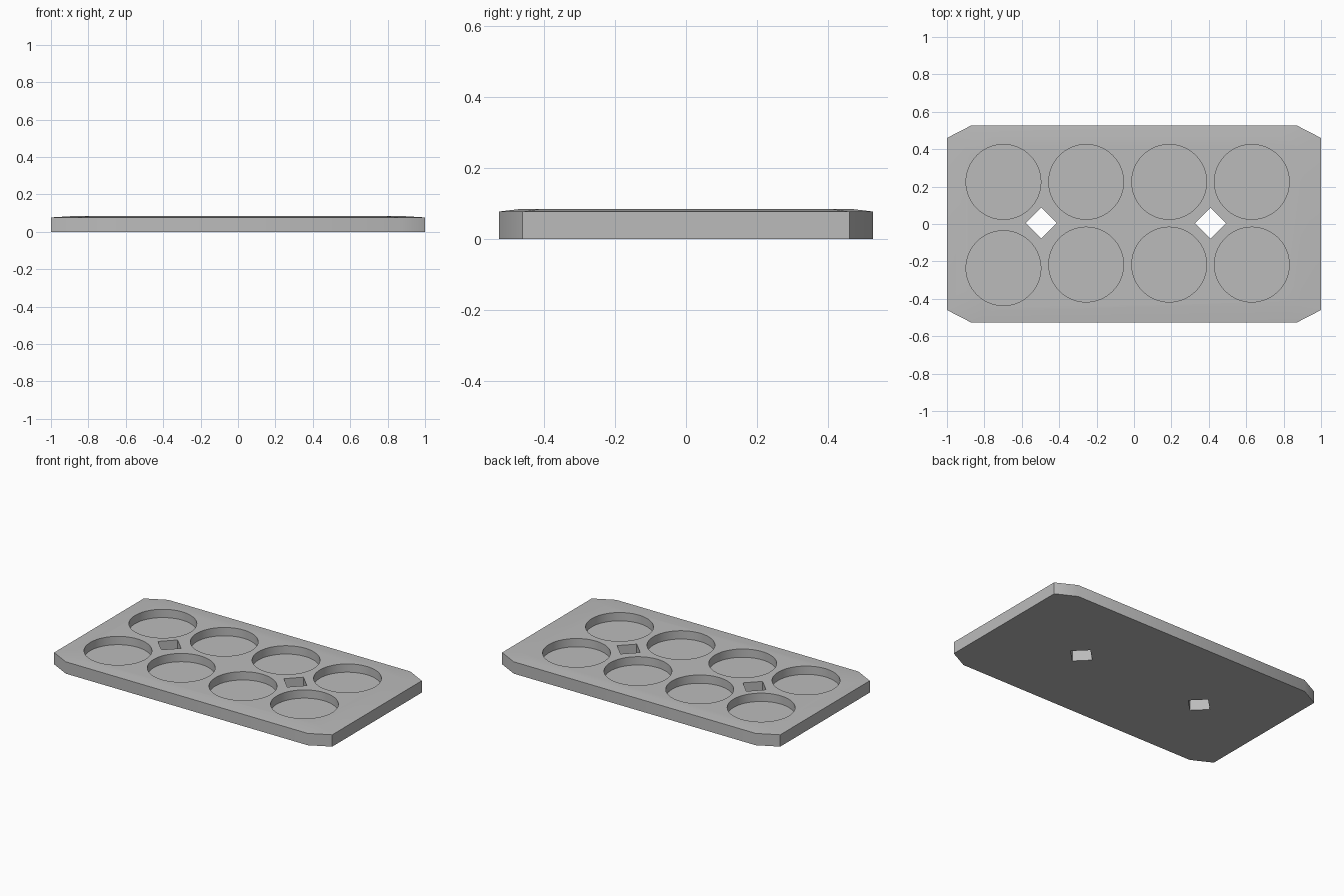
import bpy, bmesh, math
from mathutils import Matrix

default_cube = bpy.data.objects.get("Cube")
if default_cube:
    bpy.data.objects.remove(default_cube, do_unlink=True)

grey = bpy.data.materials.new("plain grey")
grey.use_nodes = True
colour = (0.5, 0.5, 0.5, 1)
grey.diffuse_color = colour
grey.node_tree.nodes["Principled BSDF"].inputs["Base Color"].default_value = colour


def make_object(name, bm):
    mesh = bpy.data.meshes.new(name)
    bmesh.ops.recalc_face_normals(bm, faces=bm.faces)
    bm.to_mesh(mesh)
    bm.free()
    mesh.materials.append(grey)
    obj = bpy.data.objects.new(name, mesh)
    bpy.context.collection.objects.link(obj)
    return obj


# Tray body: clipped-corner slab whose top rises gently from the rim
quarter = [(1, 0.46), (0.87, 0.527)]
outline = []
for sx, sy in [(1, 1), (-1, 1), (-1, -1), (1, -1)]:
    corner = quarter if sx == sy else quarter[::-1]
    outline += [(x * sx, y * sy) for x, y in corner]

bm = bmesh.new()
rings = []
for scale, z in [(1, 0), (1, 0.077), (0.89, 0.084)]:
    rings.append([bm.verts.new((x * scale, y * scale, z)) for x, y in outline])
for low, high in zip(rings, rings[1:]):
    for i in range(len(low)):
        j = (i + 1) % len(low)
        bm.faces.new((low[i], low[j], high[j], high[i]))
bm.faces.new(rings[0])
bm.faces.new(rings[-1])
tray = make_object("tray", bm)


def add_prism(bm, x, y, radius, sides, bottom, top):
    bmesh.ops.create_cone(
        bm, cap_ends=True, segments=sides, radius1=radius, radius2=radius,
        depth=top - bottom,
        matrix=Matrix.Translation((x, y, (bottom + top) / 2)))


# Round pockets and diamond through-holes, cut in one go
bm = bmesh.new()
for x in (-0.698, -0.256, 0.188, 0.63):
    front_y = -0.236 if x < -0.5 else -0.217
    for y in (0.225, front_y):
        add_prism(bm, x, y, 0.2, 64, 0.03, 0.2)
for x in (-0.496, 0.409):
    add_prism(bm, x, 0.005, 0.083, 4, -0.1, 0.2)
cutter = make_object("pocket_cutter", bm)
cutter.hide_render = True

cut = tray.modifiers.new("pockets", 'BOOLEAN')
cut.operation = 'DIFFERENCE'
cut.solver = 'EXACT'
cut.object = cutter

bpy.ops.object.select_all(action='DESELECT')
tray.select_set(True)
bpy.context.view_layer.objects.active = tray
bpy.ops.object.modifier_apply(modifier=cut.name)
bpy.data.objects.remove(cutter, do_unlink=True)

# Soft shading across the shallow angles only
bpy.ops.object.shade_smooth_by_angle(angle=math.radians(30))
